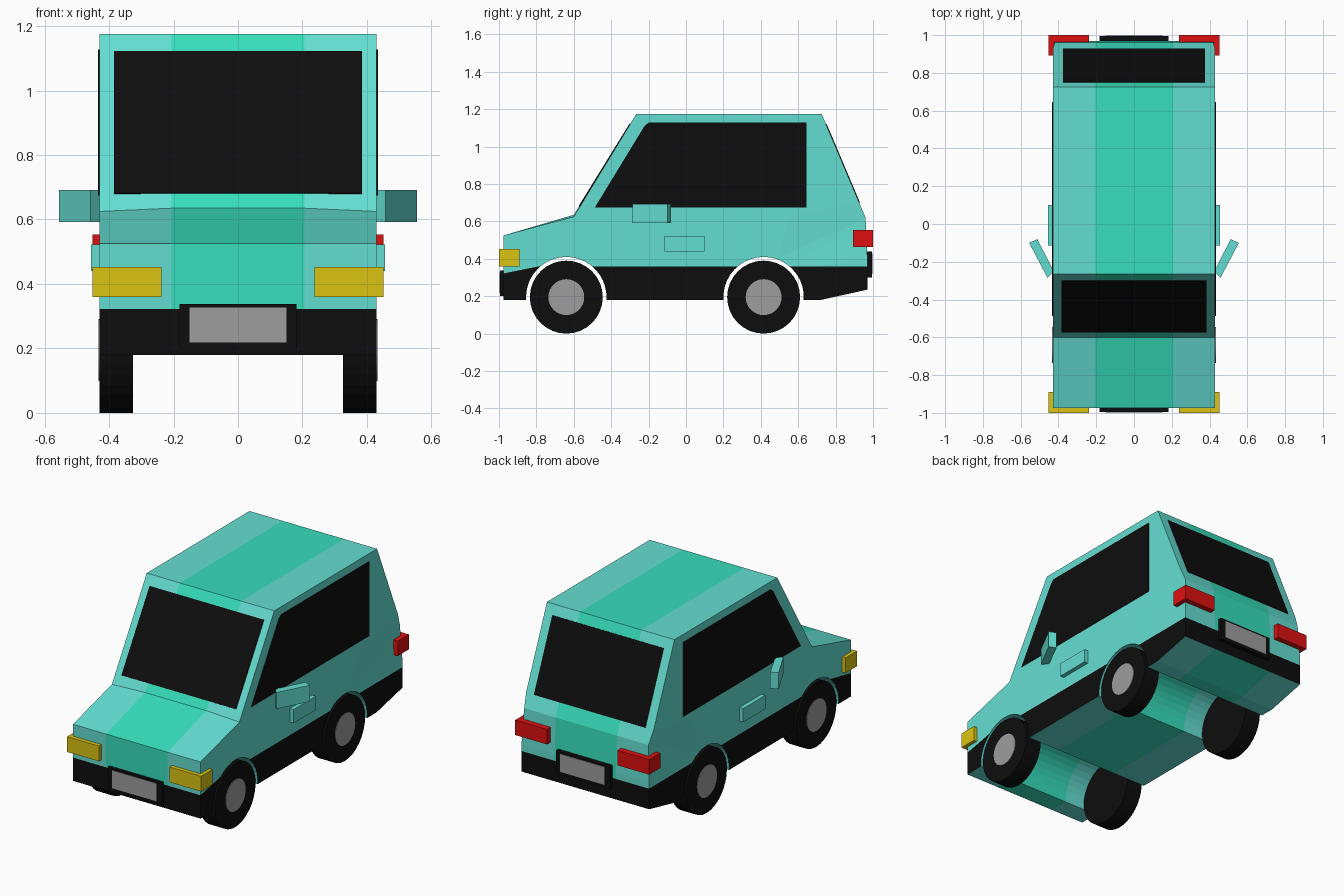
import bpy, bmesh, math
from mathutils import Vector

if "Cube" in bpy.data.objects:
    bpy.data.objects.remove(bpy.data.objects["Cube"])


def srgb(c):
    c /= 255
    return c / 12.92 if c <= 0.04045 else ((c + 0.055) / 1.055) ** 2.4


def material(name, r, g, b):
    m = bpy.data.materials.new(name)
    m.diffuse_color = (srgb(r), srgb(g), srgb(b), 1)
    m.use_nodes = True
    m.node_tree.nodes["Principled BSDF"].inputs["Base Color"].default_value = m.diffuse_color
    return m


TEAL = material("pale teal paint", 100, 222, 210)
GREEN = material("green stripe paint", 55, 222, 188)
BLACK = material("black trim", 13, 13, 13)
GREY = material("grey metal", 157, 157, 157)
YELLOW = material("yellow lamp", 218, 196, 18)
RED = material("red lamp", 222, 16, 16)


def finish(name, bm, *mats):
    bmesh.ops.recalc_face_normals(bm, faces=bm.faces[:])
    me = bpy.data.meshes.new(name)
    bm.to_mesh(me)
    bm.free()
    for m in mats:
        me.materials.append(m)
    ob = bpy.data.objects.new(name, me)
    bpy.context.collection.objects.link(ob)
    return ob


def prism(points, offset):
    """Closed solid from a planar outline pushed along offset."""
    bm = bmesh.new()
    face = bm.faces.new([bm.verts.new(p) for p in points])
    ext = bmesh.ops.extrude_face_region(bm, geom=[face], use_keep_orig=True)
    moved = [v for v in ext["geom"] if isinstance(v, bmesh.types.BMVert)]
    bmesh.ops.translate(bm, verts=moved, vec=offset)
    bmesh.ops.recalc_face_normals(bm, faces=bm.faces[:])
    return bm


def box(name, mat, x0, x1, y0, y1, z0, z1):
    pts = [(x0, y0, z0), (x1, y0, z0), (x1, y1, z0), (x0, y1, z0)]
    return finish(name, prism(pts, (0, 0, z1 - z0)), mat)


def disc(name, mat, x0, x1, y, z, r, n=32):
    pts = [(x0, y + r * math.cos(2 * math.pi * i / n), z + r * math.sin(2 * math.pi * i / n))
           for i in range(n)]
    return finish(name, prism(pts, (x1 - x0, 0, 0)), mat)


# Body: side profile with two wheel arches, extruded across the width
WHEELS = (-0.64, 0.415)
AXLE, ARCH = 0.195, 0.215
W = 0.43
profile = [(-0.975, 0.18)]
for wy in WHEELS:
    for i in range(21):
        a = math.pi + 0.07 - (math.pi + 0.14) * i / 20
        profile.append((wy + ARCH * math.cos(a), AXLE + ARCH * math.sin(a)))
profile += [(0.72, 0.18), (0.97, 0.235), (0.97, 0.40), (0.96, 0.62), (0.725, 1.175),
            (-0.265, 1.175), (-0.60, 0.635), (-0.975, 0.525)]
bm = prism([(-W, y, z) for y, z in profile], (2 * W, 0, 0))
bmesh.ops.triangulate(bm, faces=[f for f in bm.faces if len(f.verts) > 4])


def cut(co, no):
    bmesh.ops.bisect_plane(bm, geom=bm.verts[:] + bm.edges[:] + bm.faces[:], dist=1e-5,
                           plane_co=co, plane_no=no)


STRIPE, SILL = 0.207, 0.36
cut((STRIPE, 0, 0), (1, 0, 0))
cut((-STRIPE, 0, 0), (1, 0, 0))
cut((0, 0, SILL), (0, 0, 1))
cut((0, -0.975, 0.322), (0, -0.2, 1))
bmesh.ops.recalc_face_normals(bm, faces=bm.faces[:])
for f in bm.faces:
    c, n = f.calc_center_median(), f.normal
    low = c.z < SILL and c.z < 0.322 + 0.2 * (c.y + 0.975)
    outside = abs(n.x) > 0.9 or (abs(c.y) > 0.95 and abs(n.y) > 0.9)
    f.material_index = 2 if low and outside else (1 if abs(c.x) < STRIPE else 0)
for v in bm.verts:
    if abs(v.co.x) > 0.4:
        if abs(v.co.z - 0.635) < 0.002 and abs(v.co.y + 0.6) < 0.01:
            v.co.z = 0.625
        if abs(v.co.y - 0.96) < 0.003 and v.co.z > 0.6:
            v.co.x *= 0.975
finish("body", bm, TEAL, GREEN, BLACK)


# Front and rear glass: thin plates on the sloping faces
def glass(name, low, high, half, z0, z1):
    a, b = Vector((0, *low)), Vector((0, *high))
    d = b - a
    n = Vector((0, -d.z, d.y)).normalized()
    if n.z < 0:
        n = -n
    p, q = (a + d * ((z - a.z) / d.z) - n * 0.003 for z in (z0, z1))
    x = Vector((half, 0, 0))
    finish(name, prism([p - x, p + x, q + x, q - x], n * 0.007), BLACK)


glass("windscreen", (-0.60, 0.632), (-0.265, 1.175), 0.385, 0.68, 1.121)
glass("rear_window", (0.96, 0.62), (0.725, 1.175), 0.375, 0.70, 1.118)

# Paired parts on both sides
side_window = [(-0.487, 0.675), (0.645, 0.675), (0.645, 1.128), (-0.20, 1.128), (-0.222, 1.11)]
mirror = [(0.425, -0.25), (0.458, -0.285), (0.555, -0.10), (0.512, -0.08)]
for s, side in ((-1, "left"), (1, "right")):
    finish(side + "_window", prism([(s * (W - 0.003), y, z) for y, z in side_window],
                                   (s * 0.007, 0, 0)), BLACK)
    finish(side + "_mirror", prism([(s * x, y, 0.592) for x, y in mirror], (0, 0, 0.1)), TEAL)
    box(side + "_door_handle", TEAL, s * 0.42, s * 0.456, -0.115, 0.10, 0.44, 0.523)
    box(side + "_headlight", YELLOW, s * 0.238, s * 0.452, -1.0, -0.89, 0.36, 0.453)
    box(side + "_tail_light", RED, s * 0.238, s * 0.452, 0.893, 1.0, 0.463, 0.554)
    for wy, end in zip(WHEELS, ("front", "rear")):
        disc(f"{end}_{side}_wheel", BLACK, s * 0.325, s * W, wy, AXLE, 0.195)
        disc(f"{end}_{side}_hubcap", GREY, s * (W - 0.003), s * (W + 0.003), wy, AXLE, 0.096)

# Number plate holders with blank grey plates
for s, end, z in ((-1, "front", 0.20), (1, "rear", 0.30)):
    box(end + "_plate_holder", BLACK, -0.182, 0.182, s * 0.94, s * 0.994, z, z + 0.138)
    box(end + "_plate", GREY, -0.15, 0.15, s * 0.99, s * 0.997, z + 0.018, z + 0.127)
